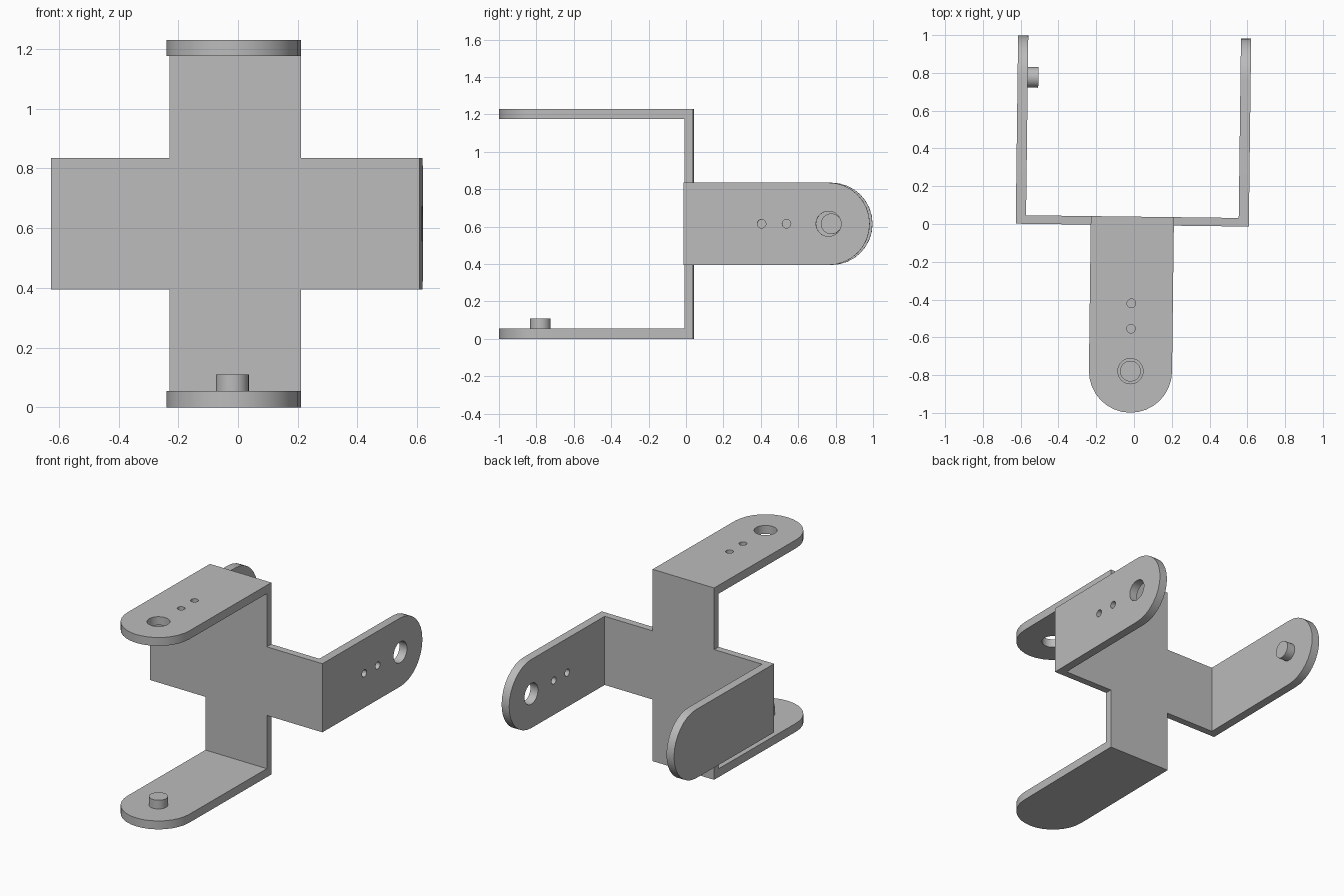
import bpy
import math
from mathutils import Matrix, Vector

if "Cube" in bpy.data.objects:
    bpy.data.objects.remove(bpy.data.objects["Cube"], do_unlink=True)

# Single grey finish
grey = bpy.data.materials.new("plain grey")
grey.use_nodes = True
colour = (0.5, 0.5, 0.5, 1)
grey.diffuse_color = colour
grey.node_tree.nodes["Principled BSDF"].inputs["Base Color"].default_value = colour

# Main sizes
HALF_W = 0.22            # half width of every arm
HALF_X, MID_Z = 0.617, 0.615
THICK = 0.054            # thickness of the four arms
FRONT, BACK = -0.006, 0.039
PEG_R, PEG_H, HOLE_R, PIN_R = 0.055, 0.056, 0.067, 0.023

# The whole bracket sits very slightly turned
PLACE = Matrix.Translation((-0.009, 0, 0)) @ Matrix.Rotation(-0.0125, 4, 'Z')


def frame(u, v, w, origin):
    """Matrix mapping profile axes u, v and thickness axis w into the model."""
    m = Matrix((u, v, w)).transposed().to_4x4()
    m.translation = Vector(origin)
    return PLACE @ m


def circle(cx, r, n=32):
    return [(cx + r * math.cos(2 * math.pi * i / n), r * math.sin(2 * math.pi * i / n))
            for i in range(n)]


def plate(name, loops, thickness, matrix):
    """Flat plate from an outline followed by hole loops."""
    curve = bpy.data.curves.new(name, 'CURVE')
    curve.dimensions = '2D'
    curve.fill_mode = 'BOTH'
    curve.extrude = thickness / 2
    for loop in loops:
        s = curve.splines.new('POLY')
        s.points.add(len(loop) - 1)
        for p, (x, y) in zip(s.points, loop):
            p.co = (x, y, 0, 1)
        s.use_cyclic_u = True
    obj = bpy.data.objects.new(name, curve)
    bpy.context.collection.objects.link(obj)
    bpy.ops.object.select_all(action='DESELECT')
    obj.select_set(True)
    bpy.context.view_layer.objects.active = obj
    bpy.ops.object.convert(target='MESH')
    obj = bpy.context.object
    bpy.ops.object.mode_set(mode='EDIT')
    bpy.ops.mesh.select_all(action='SELECT')
    bpy.ops.mesh.remove_doubles(threshold=0.0001)
    bpy.ops.mesh.normals_make_consistent(inside=False)
    bpy.ops.object.mode_set(mode='OBJECT')
    obj.data.transform(matrix)
    obj.data.materials.clear()
    obj.data.materials.append(grey)
    bpy.ops.object.shade_smooth_by_angle(angle=math.radians(30))
    return obj


def arm_outline(start, centre, n=16):
    """Straight arm ending in a half circle."""
    tip = [(centre + HALF_W * math.cos(a), HALF_W * math.sin(a))
           for a in (math.pi * (i / n - 0.5) for i in range(n + 1))]
    return [(start, -HALF_W)] + tip + [(start, HALF_W)]


# Cross-shaped centre plate, spanning between the arms
a, bx, bz = HALF_W, HALF_X - THICK, MID_Z - THICK
cross = [(a, a), (a, bz), (-a, bz), (-a, a), (-bx, a), (-bx, -a),
         (-a, -a), (-a, -bz), (a, -bz), (a, -a), (bx, -a), (bx, a)]
plate("cross_plate", [cross], BACK - FRONT,
      frame((1, 0, 0), (0, 0, 1), (0, -1, 0), (0, (FRONT + BACK) / 2, MID_Z)))

# Pairs of arms: one drilled, the opposite one carrying a peg
X, Y, Z = Vector((1, 0, 0)), Vector((0, 1, 0)), Vector((0, 0, 1))
middle = Vector((0, 0, MID_Z))
pairs = [
    ("left_arm", "right_arm", Y, Z, X, HALF_X, FRONT, 0.77, (0.412, 0.545)),
    ("top_arm", "bottom_arm", -Y, X, Z, MID_Z, -BACK, 0.779, (0.42, 0.554)),
]
for drilled, pegged, u, v, w, reach, start, centre, pins in pairs:
    outline = arm_outline(start, centre)
    holes = [circle(centre, HOLE_R)] + [circle(p, PIN_R, 20) for p in pins]
    offset = reach - THICK / 2
    plate(drilled, [outline] + holes, THICK, frame(u, v, w, middle + w * offset))
    plate(pegged, [outline], THICK, frame(u, v, w, middle - w * offset))
    peg_mid = reach - THICK - PEG_H / 2
    plate(pegged.replace("arm", "peg"), [circle(centre, PEG_R)], PEG_H,
          frame(u, v, w, middle - w * peg_mid))
